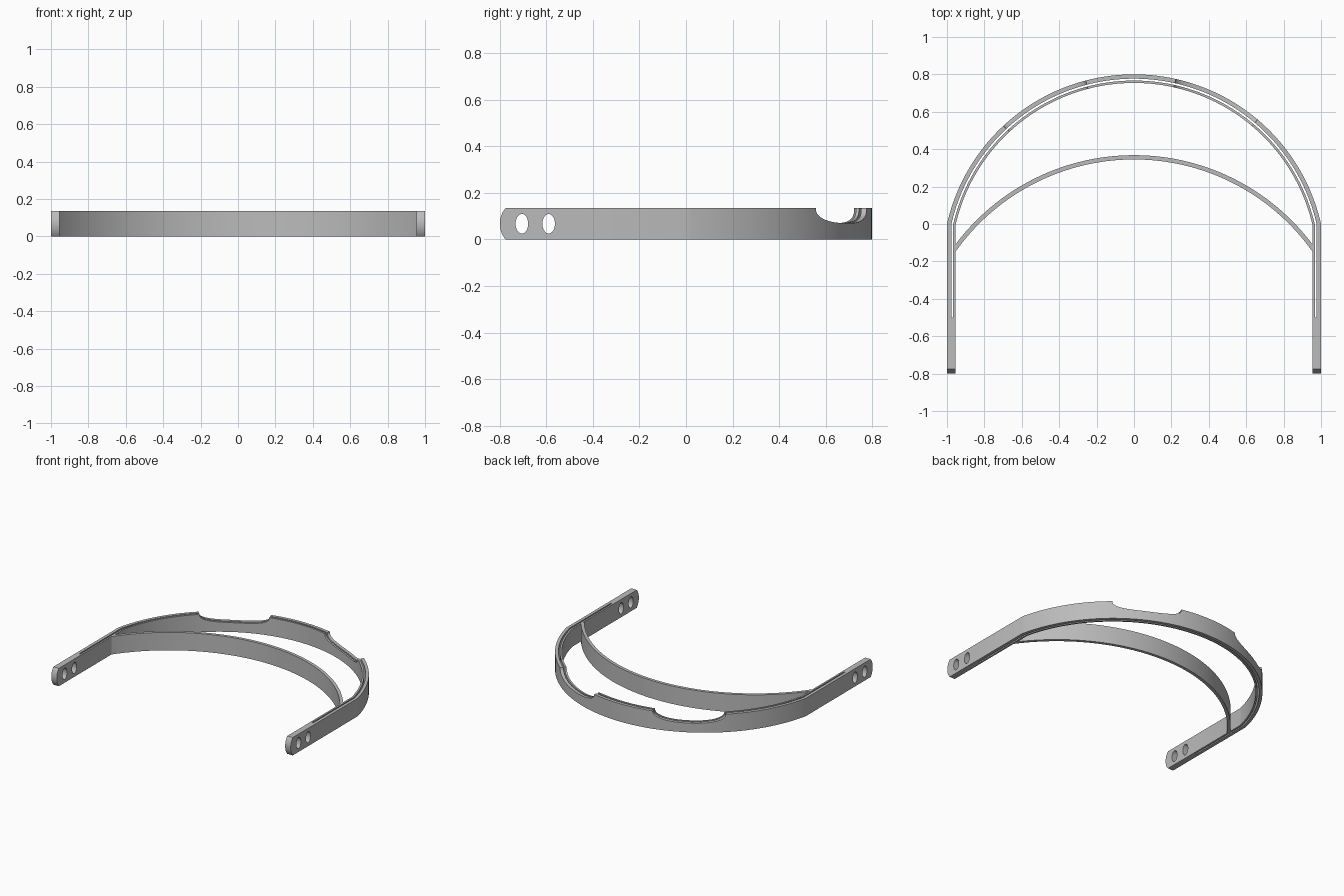
import bpy, bmesh, math
from math import sin, cos, acos, asin, pi, radians
from mathutils import Matrix

if "Cube" in bpy.data.objects:
    bpy.data.objects.remove(bpy.data.objects["Cube"], do_unlink=True)

HEIGHT = 0.135
THICK = 0.046          # full thickness of an arm
ARC_R, ARC_Y = 1.025, -0.225   # outer arc radius and centre
SLOT_Y = -0.5          # where the slot between the two rails ends
NOTCHES = [(radians(63.6), radians(13.8)), (radians(118.8), radians(14.2))]
NOTCH_DEPTH = 0.065

grey = bpy.data.materials.new("grey_plastic")
grey.use_nodes = True
colour = (0.5, 0.5, 0.5, 1)
grey.diffuse_color = colour
grey.node_tree.nodes["Principled BSDF"].inputs["Base Color"].default_value = colour


def finish(name, mesh):
    """Link a mesh as a named object, coloured and smoothed."""
    obj = bpy.data.objects.new(name, mesh)
    bpy.context.collection.objects.link(obj)
    mesh.materials.clear()
    mesh.materials.append(grey)
    bpy.ops.object.select_all(action='DESELECT')
    obj.select_set(True)
    bpy.context.view_layer.objects.active = obj
    bpy.ops.object.shade_smooth_by_angle(angle=radians(25))
    return obj


def band(name, outer, inner, tops):
    """Upright strip between two plan curves, with a given top height."""
    bm = bmesh.new()
    rings = []
    for (ox, oy), (ix, iy), z in zip(outer, inner, tops):
        corners = [(ox, oy, 0), (ox, oy, z), (ix, iy, z), (ix, iy, 0)]
        rings.append([bm.verts.new(c) for c in corners])
    for a, b in zip(rings, rings[1:]):
        for i in range(4):
            j = (i + 1) % 4
            bm.faces.new((a[i], a[j], b[j], b[i]))
    bm.faces.new(rings[0])
    bm.faces.new(rings[-1])
    bmesh.ops.recalc_face_normals(bm, faces=bm.faces)
    mesh = bpy.data.meshes.new(name)
    bm.to_mesh(mesh)
    bm.free()
    return finish(name, mesh)


def notch_top(t):
    """Height of the rail at an angle, lowered by the rounded notches."""
    for centre, half in NOTCHES:
        u = abs(t - centre) / half
        if u < 1:
            return HEIGHT - NOTCH_DEPTH * (1 - u ** 2.5) ** 0.4
    return HEIGHT


# Angles along the arc, packed closely at the ends of the notches
end = acos(1 / ARC_R)
plain = [end + (pi - 2 * end) * i / 120 for i in range(121)]
angles = [t for t in plain if all(abs(t - c) > h for c, h in NOTCHES)]
for c, h in NOTCHES:
    angles += [c + h * cos(pi * i / 32) for i in range(33)]
angles.sort()


def rail_path(depth):
    """Plan curve at a depth inside the outer face: arm, arc, arm."""
    x, r = 1 - depth, ARC_R - depth
    start = acos(x / r)
    scale = (pi / 2 - start) / (pi / 2 - end)
    arc = []
    for t in angles:
        a = pi / 2 + (t - pi / 2) * scale
        arc.append((r * cos(a), ARC_Y + r * sin(a)))
    return [(x, SLOT_Y)] + arc + [(-x, SLOT_Y)]


# Two thin rails with a slot between them
tops = [HEIGHT] + [notch_top(t) for t in angles] + [HEIGHT]
band("outer_rail", rail_path(0), rail_path(0.023), tops)
band("inner_rail", rail_path(0.033), rail_path(THICK), tops)


# Forehead strap, its ends buried in the inner rail
def strap_path(r):
    half = asin(0.96 / r)
    turns = [half * (1 - i / 48) for i in range(97)]
    return [(r * sin(a), -0.825 + r * cos(a)) for a in turns]


band("forehead_strap", strap_path(1.193), strap_path(1.17), [HEIGHT] * 97)


# Solid arm tips with a rounded end and two oval holes
def oval(cy, ry, rz, count=32):
    return [(cy + ry * cos(2 * pi * i / count),
             HEIGHT / 2 + rz * sin(2 * pi * i / count)) for i in range(count)]


def arm_tip(name, x):
    mid = HEIGHT / 2
    bulge = 0.025
    r = (mid ** 2 + bulge ** 2) / (2 * bulge)
    sweep = asin(mid / r)
    outline = [(SLOT_Y, 0), (SLOT_Y, HEIGHT)]
    for i in range(17):
        a = sweep * (1 - i / 8)
        outline.append((-0.8 + r - r * cos(a), mid + r * sin(a)))
    curve = bpy.data.curves.new(name, 'CURVE')
    curve.dimensions = '2D'
    curve.fill_mode = 'BOTH'
    curve.extrude = THICK / 2
    for pts in (outline, oval(-0.705, 0.027, 0.042), oval(-0.59, 0.027, 0.042)):
        spline = curve.splines.new('POLY')
        spline.points.add(len(pts) - 1)
        for p, (y, z) in zip(spline.points, pts):
            p.co = (y, z, 0, 1)
        spline.use_cyclic_u = True
    temp = bpy.data.objects.new(name + "_curve", curve)
    bpy.context.collection.objects.link(temp)
    bpy.context.view_layer.update()
    graph = bpy.context.evaluated_depsgraph_get()
    mesh = bpy.data.meshes.new_from_object(temp.evaluated_get(graph))
    bpy.data.objects.remove(temp, do_unlink=True)
    bpy.data.curves.remove(curve)
    # Stand the flat profile upright: its axes become y, z and x
    mesh.transform(Matrix(((0, 0, 1, x), (1, 0, 0, 0),
                           (0, 1, 0, 0), (0, 0, 0, 1))))
    bm = bmesh.new()
    bm.from_mesh(mesh)
    bmesh.ops.remove_doubles(bm, verts=bm.verts, dist=0.0001)
    bmesh.ops.recalc_face_normals(bm, faces=bm.faces)
    bm.to_mesh(mesh)
    bm.free()
    mesh.name = name
    finish(name, mesh)


for side, name in ((1, "left_arm_tip"), (-1, "right_arm_tip")):
    arm_tip(name, side * (1 - THICK / 2))
